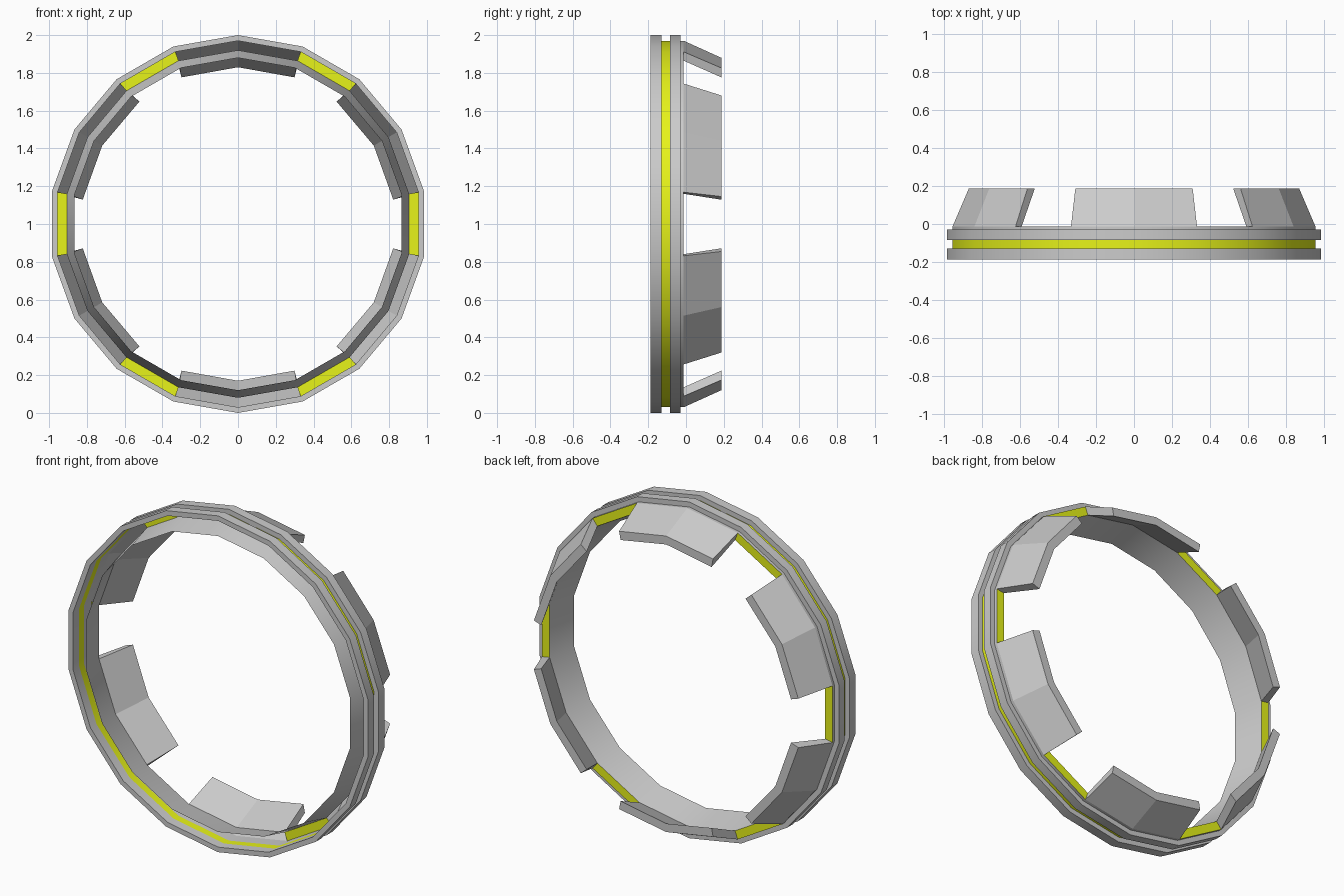
import bpy, bmesh
from math import sin, cos, radians
from mathutils import Matrix

if "Cube" in bpy.data.objects:
    bpy.data.objects.remove(bpy.data.objects["Cube"])

SIDES = 18
R_OUT, R_WALL, R_IN, R_LIP = 1.0, 0.97, 0.92, 0.88
Y_FRONT, Y_BACK, Y_SEAT = -0.187, 0.187, -0.012

yellow = bpy.data.materials.new("yellow")
yellow.diffuse_color = (0.8, 0.9, 0.01, 1)
yellow.use_nodes = True
yellow.node_tree.nodes["Principled BSDF"].inputs["Base Color"].default_value = yellow.diffuse_color


def point(r, deg, y):
    """Point on the ring; deg is measured from the top, axis along y."""
    a = radians(deg)
    return (r * sin(a), y, 1 + r * cos(a))


def finish(name, bm, mat=None, smooth=True):
    bmesh.ops.remove_doubles(bm, verts=bm.verts, dist=1e-5)
    bmesh.ops.recalc_face_normals(bm, faces=bm.faces)
    me = bpy.data.meshes.new(name)
    bm.to_mesh(me)
    bm.free()
    ob = bpy.data.objects.new(name, me)
    bpy.context.collection.objects.link(ob)
    if mat:
        me.materials.append(mat)
    if smooth:
        bpy.ops.object.select_all(action='DESELECT')
        ob.select_set(True)
        bpy.context.view_layer.objects.active = ob
        bpy.ops.object.shade_smooth_by_angle(angle=radians(30))
    return ob


def revolve(name, profile, mat=None, facets=range(SIDES)):
    """Sweep a (radius, y) profile over the chosen facets of the ring."""
    bm = bmesh.new()
    step = 360 / SIDES
    for i in facets:
        for (r0, y0), (r1, y1) in zip(profile, profile[1:]):
            bm.faces.new([bm.verts.new(point(r, d, y)) for r, d, y in (
                (r0, i * step, y0), (r0, (i + 1) * step, y0),
                (r1, (i + 1) * step, y1), (r1, i * step, y1))])
    return finish(name, bm, mat)


def lip(y0, y1):
    return [(R_WALL, y1), (R_OUT, y1), (R_OUT, y0), (R_WALL, y0), (R_WALL, y1)]


# Outer wall: two lips with a yellow band in the groove between them
revolve("front_lip", lip(Y_FRONT, -0.13))
revolve("back_lip", lip(-0.085, -0.03))
revolve("rear_sleeve", [(R_WALL, -0.03), (R_WALL, Y_SEAT)])
revolve("groove_band", [(R_WALL, -0.13), (R_WALL, -0.085)], yellow)

# Thin conical inner wall
revolve("inner_wall", [(R_LIP, Y_FRONT), (R_IN, Y_SEAT)])

# Yellow floors of the channel between the tabs
revolve("channel_floor", [(R_IN, Y_SEAT), (R_WALL, Y_SEAT)], yellow,
        facets=range(1, SIDES, 3))

# Six hollow tabs leaning inward, open toward the front channel
for k in range(6):
    bm = bmesh.new()
    turn = Matrix.Translation((0, 0, 1)) @ Matrix.Rotation(radians(60 * k), 4, 'Y') \
        @ Matrix.Translation((0, 0, -1))
    for s in (-1, 1):
        def section(r_in, r_out, in_deg, out_deg, y, r_in_end, r_out_end):
            return [bm.verts.new(point(*p)) for p in (
                (r_in, 0, y), (r_out, 0, y),
                (r_out_end, s * out_deg, y), (r_in_end, s * in_deg, y))]
        a = section(R_IN, R_WALL, 20, 20, Y_SEAT, R_IN, R_WALL)
        b = section(0.83, 0.88, 21.1, 20.5, Y_BACK, 0.832, 0.882)
        bm.faces.new(b)
        for i in (1, 2, 3):          # outer side, end, inner side
            j = (i + 1) % 4
            bm.faces.new((a[i], a[j], b[j], b[i]))
    bm.transform(turn)
    finish(f"tab_{k + 1}", bm, smooth=False)
